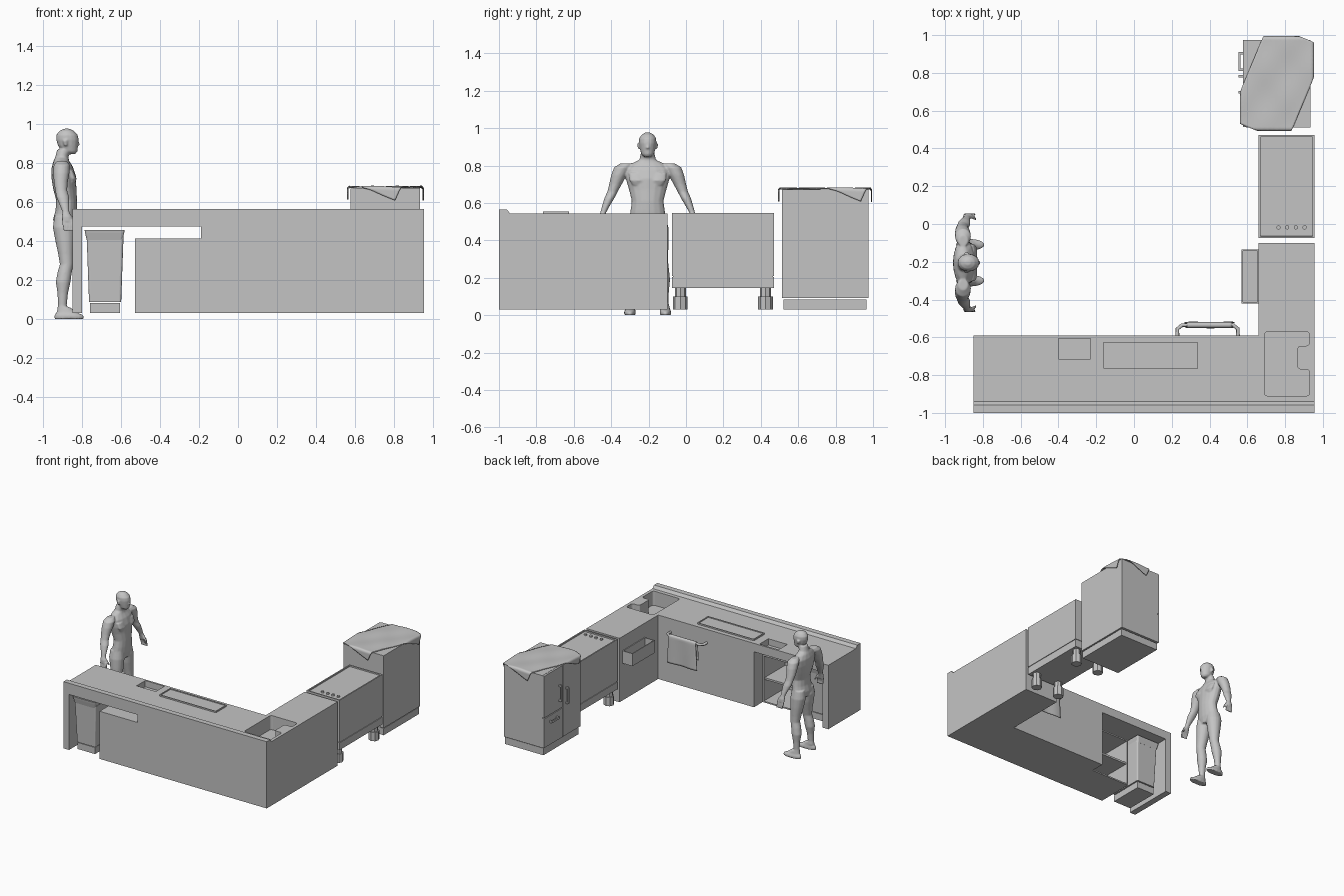
import bpy, bmesh, math
from mathutils import Vector

if "Cube" in bpy.data.objects:
    bpy.data.objects.remove(bpy.data.objects["Cube"])

grey = bpy.data.materials.new("plain_grey")
grey.use_nodes = True
COLOUR = (0.55, 0.55, 0.55, 1)
grey.diffuse_color = COLOUR
for node in grey.node_tree.nodes:
    if node.type == 'BSDF_PRINCIPLED':
        node.inputs["Base Color"].default_value = COLOUR


def finish(name, bm, smooth=False):
    bmesh.ops.recalc_face_normals(bm, faces=bm.faces[:])
    mesh = bpy.data.meshes.new(name)
    for f in bm.faces:
        f.smooth = smooth
    bm.to_mesh(mesh)
    bm.free()
    mesh.materials.append(grey)
    obj = bpy.data.objects.new(name, mesh)
    bpy.context.collection.objects.link(obj)
    return obj


def prism(name, pts, lo, hi, axis='z', corner=0):
    """Extrude an outline along an axis, optionally rounding its corners."""
    bm = bmesh.new()
    place = (lambda u, v, w: (u, v, w)) if axis == 'z' else (lambda u, v, w: (w, u, v))
    low = [bm.verts.new(place(u, v, lo)) for u, v in pts]
    high = [bm.verts.new(place(u, v, hi)) for u, v in pts]
    bm.faces.new(low)
    bm.faces.new(high)
    sides = []
    for i in range(len(pts)):
        j = (i + 1) % len(pts)
        bm.faces.new((low[i], low[j], high[j], high[i]))
        sides.append(bm.edges.get((low[i], high[i])))
    if corner:
        bmesh.ops.bevel(bm, geom=sides, offset=corner, segments=4, profile=0.5, affect='EDGES')
    return finish(name, bm)


def box(name, x, y, z, flare=0, corner=0):
    """Box from ranges; flare widens the top on every side."""
    obj = prism(name, [(x[0], y[0]), (x[1], y[0]), (x[1], y[1]), (x[0], y[1])], z[0], z[1], corner=corner)
    mid = Vector((sum(x) / 2, sum(y) / 2, 0))
    for v in obj.data.vertices:
        if v.co.z > z[1] - 1e-4:
            v.co.x += math.copysign(flare, v.co.x - mid.x)
            v.co.y += math.copysign(flare, v.co.y - mid.y)
    return obj


def recess(obj, normal, rim, depth):
    """Sink the face that looks along normal, leaving a rim."""
    bm = bmesh.new()
    bm.from_mesh(obj.data)
    bm.normal_update()
    face = max(bm.faces, key=lambda f: f.normal.dot(Vector(normal)))
    bmesh.ops.inset_individual(bm, faces=[face], thickness=rim)
    bmesh.ops.inset_individual(bm, faces=[face], thickness=0.0005, depth=-depth)
    bm.to_mesh(obj.data)
    bm.free()


def cut(obj, cutter):
    mod = obj.modifiers.new("cut", 'BOOLEAN')
    mod.operation, mod.solver, mod.object = 'DIFFERENCE', 'EXACT', cutter
    bpy.context.view_layer.objects.active = obj
    bpy.ops.object.modifier_apply(modifier=mod.name)
    bpy.data.objects.remove(cutter)


def sheet(name, cols, rows, point, thickness):
    """Cloth surface from a point function over a grid."""
    bm = bmesh.new()
    g = [[bm.verts.new(point(i / cols, j / rows)) for j in range(rows + 1)] for i in range(cols + 1)]
    for i in range(cols):
        for j in range(rows):
            bm.faces.new((g[i][j], g[i + 1][j], g[i + 1][j + 1], g[i][j + 1]))
    obj = finish(name, bm, True)
    obj.modifiers.new("thickness", 'SOLIDIFY').thickness = thickness
    return obj


# L-shaped counter with knee opening, two basins and a raised front ledge
TOP = 0.543
counter = prism("counter", [(-.85, -1), (.955, -1), (.955, -.10), (.66, -.10), (.66, -.59), (-.85, -.59)], .03, TOP)
cut(counter, box("opening_cutter", (-.80, -.19), (-1.1, -.5), (-.1, .475)))
cut(counter, box("basin_cutter", (-.40, -.23), (-.715, -.605), (.493, .7)))
cut(counter, prism("sink_cutter", [(.69, -.91), (.93, -.91), (.93, -.77), (.865, -.77), (.865, -.645),
                                   (.93, -.645), (.93, -.57), (.69, -.57)], .43, .7, corner=.018))
prism("front_ledge", [(-1, TOP), (-.94, TOP), (-.957, .565), (-1, .565)], -.85, .955, 'x')
board = box("counter_panel", (-.165, .34), (-.765, -.625), (TOP, .554), corner=.006)
recess(board, (0, 0, 1), .008, .006)

# Open shelf unit under the counter
shelf = box("shelf_unit", (-.53, -.19), (-.998, -.70), (.03, .412))
recess(shelf, (0, 1, 0), .015, .27)
box("shelf_board", (-.52, -.20), (-.98, -.71), (.21, .225))

# Waste bin
box("bin_base", (-.76, -.605), (-.95, -.68), (.03, .082))
box("bin_body", (-.765, -.60), (-.955, -.675), (.088, .42), .012, .012)
box("bin_rim", (-.777, -.593), (-.967, -.663), (.405, .44), .008, .012)
box("bin_lid", (-.785, -.585), (-.975, -.655), (.44, .457), -.003, .012)

# Wall tray
tray = box("wall_tray", (.57, .661), (-.42, -.135), (.33, .43))
recess(tray, (0, 0, 1), .01, .085)

# Towel rail and towel
curve = bpy.data.curves.new("towel_rail", 'CURVE')
curve.dimensions, curve.bevel_depth, curve.bevel_resolution, curve.use_fill_caps = '3D', .01, 3, True
path = [(.23, -.59), (.23, -.555), (.255, -.535), (.525, -.535), (.55, -.555), (.55, -.59)]
spline = curve.splines.new('POLY')
spline.points.add(len(path) - 1)
for p, (x, y) in zip(spline.points, path):
    p.co = (x, y, .435, 1)
curve.materials.append(grey)
bpy.context.collection.objects.link(bpy.data.objects.new("towel_rail", curve))


def towel_point(u, v):
    x = .28 + .24 * u
    t = (v - .4) / .1
    ripple = .004 * math.sin(u * 9) * abs(t) / 6
    if abs(t) <= 1:
        return x, -.535 + .015 * math.sin(t * math.pi / 2), .435 + .015 * math.cos(t * math.pi / 2)
    side = math.copysign(.015, t)
    drop = (abs(t) - 1) * (.042 if t > 0 else .045)
    return x + .01 * (abs(t) - 1) * (u - .5) * .5, -.535 + side + ripple, .435 - drop


sheet("towel", 16, 30, towel_point, .006)

# Cooking range
box("range_drawer", (.66, .955), (-.075, .47), (.145, .203))
box("range_core", (.665, .95), (-.07, .465), (.19, .22))
body = box("range_body", (.66, .955), (-.075, .47), (.209, .545))
recess(body, (0, 0, 1), .014, .01)


def disc(x, y, r, sides=12):
    return [(x + r * math.cos(i * math.tau / sides), y + r * math.sin(i * math.tau / sides)) for i in range(sides)]


for i in range(4):
    prism("range_knob", disc(.765 + .046 * i, -.018, .011), .53, .546)
for x in (.705, .91):
    for y in (-.03, .425):
        prism("range_leg", disc(x, y, .03, 8), .08, .15)
        prism("range_foot", disc(x, y, .039, 8), .03, .1)

# Refrigerator with doors on the -x side
box("fridge_base", (.59, .93), (.52, .965), (.03, .085))
box("fridge_body", (.592, .935), (.512, .975), (.092, .672))
for y, z in (((.513, .738), (.095, .67)), ((.744, .974), (.335, .67)), ((.744, .974), (.095, .328))):
    box("fridge_door", (.577, .595), y, z)


def handle(y, z):
    box("handle_grip", (.553, .563), y, z)
    long_y = y[1] - y[0] > z[1] - z[0]
    for k in (0, 1):
        yy = (y[k] - .012 * k, y[k] + .012 * (1 - k)) if long_y else y
        zz = z if long_y else (z[k] - .012 * k, z[k] + .012 * (1 - k))
        box("handle_post", (.56, .58), yy, zz)


handle((.69, .705), (.35, .48))
handle((.775, .79), (.40, .53))
handle((.81, .91), (.275, .29))


# Cloth lying askew over the refrigerator, its corners hanging down
def cloth_point(u, v):
    a, b = (u - .5) * .332, (v - .5) * .55
    x, y = .76 + .922 * a + .387 * b, .745 - .387 * a + .922 * b
    cx, cy = min(max(x, .575), .94), min(max(y, .507), .98)
    over = math.hypot(x - cx, y - cy)
    bulge = min(1, over / .015) * .014
    if over:
        cx += (x - cx) / over * bulge
        cy += (y - cy) / over * bulge
    return cx, cy, .681 + .003 * math.sin(x * 25) * math.sin(y * 21) - max(0, over - .006)


sheet("fridge_cloth", 36, 56, cloth_point, .006)

# Standing figure facing +x, fused from lofted parts
CENTRE_Y = -.205
body = bmesh.new()


def loft(rings, side=1):
    """Rings are (x, sideways offset, z, x radius, y radius)."""
    loops = []
    for x, y, z, rx, ry in rings:
        loops.append([body.verts.new((x + rx * math.cos(k * math.tau / 16),
                                      CENTRE_Y + side * y + ry * math.sin(k * math.tau / 16), z)) for k in range(16)])
    for a, b in zip(loops, loops[1:]):
        for k in range(16):
            body.faces.new((a[k], a[k - 1], b[k - 1], b[k]))
    body.faces.new(loops[0])
    body.faces.new(loops[-1])


loft([(-.885, 0, .46, .045, .06), (-.89, 0, .51, .06, .1), (-.882, 0, .56, .055, .092), (-.88, 0, .61, .054, .085),
      (-.89, 0, .67, .06, .1), (-.895, 0, .73, .064, .118), (-.902, 0, .78, .055, .125), (-.907, 0, .812, .04, .085),
      (-.905, 0, .83, .034, .045), (-.895, 0, .87, .034, .036)])
loft([(-.855, 0, .846, .02, .018), (-.865, 0, .86, .04, .034), (-.873, 0, .89, .052, .042), (-.876, 0, .92, .058, .047),
      (-.878, 0, .945, .055, .046), (-.88, 0, .965, .038, .033), (-.88, 0, .977, .014, .012)])
loft([(-.822, 0, .892, .014, .011), (-.824, 0, .902, .009, .008), (-.826, 0, .922, .006, .006)])
for s in (-1, 1):
    # chest muscle, ear, arm, fingers, leg
    loft([(-.85, .05, .695, .012, .03), (-.847, .052, .72, .018, .046), (-.86, .055, .76, .016, .046)], s)
    loft([(-.885, .045, .89, .008, .008), (-.888, .049, .918, .013, .008)], s)
    loft([(-.905, .115, .812, .025, .03), (-.905, .135, .79, .042, .045), (-.907, .153, .75, .042, .042),
          (-.91, .172, .70, .036, .034), (-.908, .188, .66, .031, .028), (-.9, .205, .625, .033, .027),
          (-.89, .225, .58, .024, .02), (-.884, .237, .55, .018, .016), (-.88, .246, .525, .026, .015),
          (-.876, .25, .50, .025, .012)], s)
    for k in range(4):
        x = -.897 + .015 * k
        loft([(x, .249, .51, .008, .009), (x + .004, .256, .475, .007, .007), (x + .008, .256, .45, .006, .006)], s)
    loft([(-.86, .243, .53, .008, .008), (-.845, .235, .50, .008, .008), (-.838, .23, .485, .006, .006)], s)
    loft([(-.893, .052, .53, .05, .045), (-.893, .056, .47, .058, .055), (-.888, .062, .40, .05, .05),
          (-.883, .07, .33, .04, .04), (-.88, .076, .28, .035, .034), (-.89, .08, .24, .037, .035),
          (-.898, .084, .19, .038, .036), (-.9, .088, .13, .027, .026), (-.902, .09, .07, .023, .021),
          (-.9, .091, .04, .03, .024)], s)
    loft([(-.867, .095, 0, .076, .03), (-.868, .095, .018, .076, .031), (-.88, .093, .034, .052, .026),
          (-.892, .091, .06, .03, .023)], s)
figure = finish("standing_figure", body, True)
fuse = figure.modifiers.new("fuse", 'REMESH')
fuse.mode, fuse.voxel_size, fuse.use_smooth_shade = 'VOXEL', .005, True
soften = figure.modifiers.new("soften", 'SMOOTH')
soften.factor, soften.iterations = .5, 5
